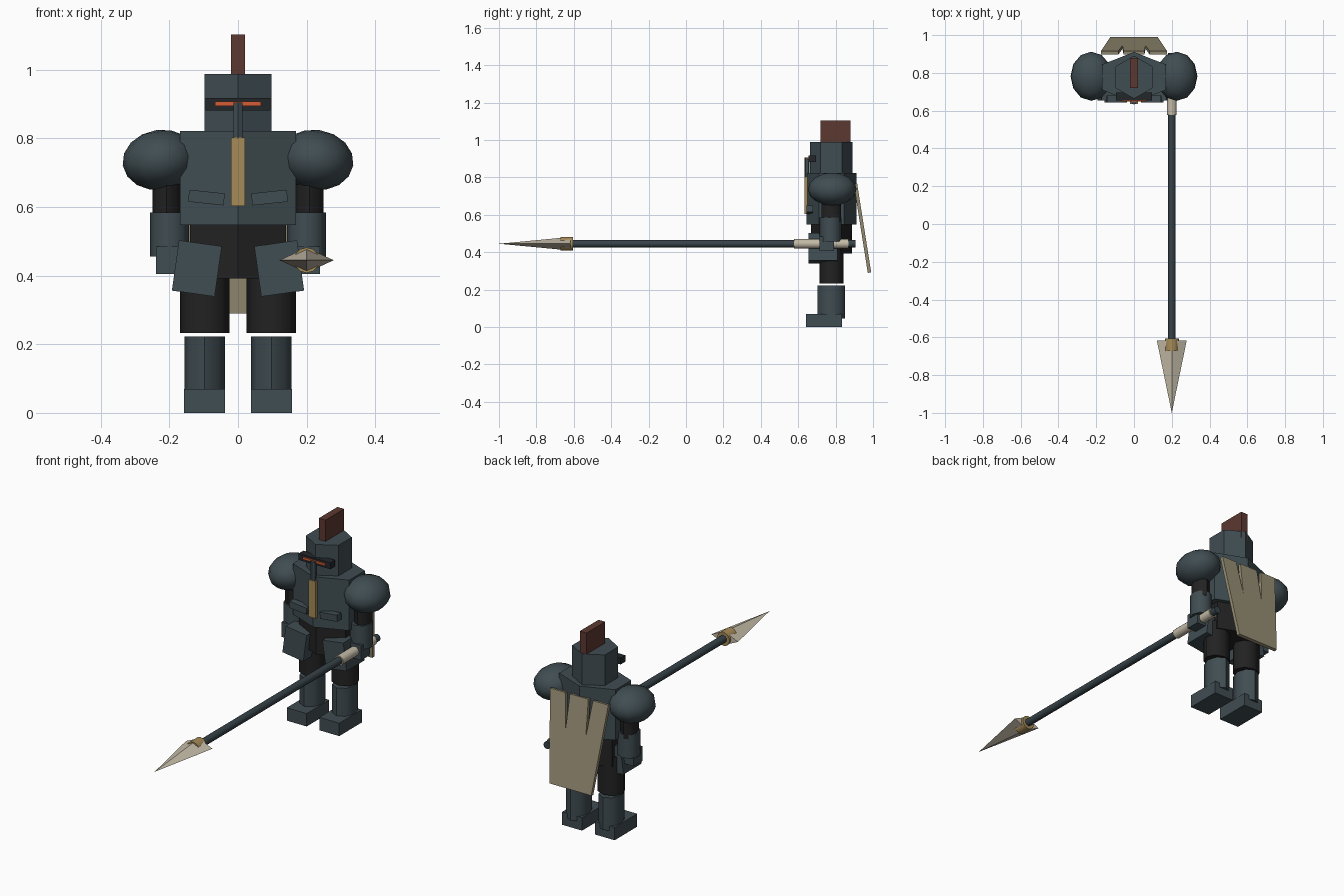
import bpy, bmesh, math
from mathutils import Matrix, Vector

if "Cube" in bpy.data.objects:
    bpy.data.objects.remove(bpy.data.objects["Cube"])

CY = 0.777  # depth of the body's centre line


def material(name, r, g, b):
    lin = [((c / 255 + 0.055) / 1.055) ** 2.4 for c in (r, g, b)]
    m = bpy.data.materials.new(name)
    m.diffuse_color = (*lin, 1)
    m.use_nodes = True
    m.node_tree.nodes["Principled BSDF"].inputs["Base Color"].default_value = m.diffuse_color
    return m


SLATE = material("slate armour", 64, 77, 82)
BLACK = material("black cloth", 35, 34, 34)
VISOR = material("dark visor", 35, 39, 43)
GOLD = material("gold", 166, 139, 88)
ORANGE = material("glowing orange", 214, 92, 54)
RED = material("dark red plume", 92, 56, 48)
CAPE = material("tan cape", 152, 143, 117)
BONE = material("pale metal", 196, 187, 167)
SHAFT = material("shaft steel", 54, 66, 72)


def finish(name, bm, mat, smooth=None):
    bmesh.ops.recalc_face_normals(bm, faces=bm.faces)
    me = bpy.data.meshes.new(name)
    bm.to_mesh(me)
    bm.free()
    me.materials.append(mat)
    ob = bpy.data.objects.new(name, me)
    bpy.context.collection.objects.link(ob)
    if smooth:
        bpy.ops.object.select_all(action='DESELECT')
        ob.select_set(True)
        bpy.context.view_layer.objects.active = ob
        bpy.ops.object.shade_smooth_by_angle(angle=math.radians(smooth))
    return ob


def box(name, mat, x, y, z, roll=0):
    """Box from (min, max) ranges, rolled about the depth axis."""
    rng = (x, y, z)
    mid = Vector([(a + b) / 2 for a, b in rng])
    size = [b - a for a, b in rng]
    bm = bmesh.new()
    bmesh.ops.create_cube(bm, size=1, matrix=Matrix.Translation(mid)
                          @ Matrix.Rotation(math.radians(roll), 4, 'Y') @ Matrix.Diagonal((*size, 1)))
    return finish(name, bm, mat)


def prism(name, mat, x, y, z0, z1, rx, ry, sides=8, smooth=None):
    """Upright prism; a corner points to the front, rx and ry are half extents."""
    bm = bmesh.new()
    fx = rx / math.cos(math.pi / 6) if sides == 6 else rx
    bmesh.ops.create_cone(bm, cap_ends=True, segments=sides, radius1=1, radius2=1, depth=1,
                          matrix=Matrix.Translation((x, y, (z0 + z1) / 2))
                          @ Matrix.Diagonal((fx, ry, z1 - z0, 1))
                          @ Matrix.Rotation(math.pi / 2, 4, 'Z'))
    # keep a corner on the depth axis
    if sides == 6 and max(v.co.x - x for v in bm.verts) > rx * 1.05:
        bmesh.ops.transform(bm, verts=bm.verts, matrix=Matrix.Translation((x, y, 0))
                            @ Matrix.Diagonal((fx, ry, 1, 1)) @ Matrix.Rotation(math.pi / 6, 4, 'Z')
                            @ Matrix.Diagonal((1 / fx, 1 / ry, 1, 1)) @ Matrix.Translation((-x, -y, 0)))
    return finish(name, bm, mat, smooth)


SX, SZ = 0.2, 0.445  # spear axis


def rod(name, mat, y0, y1, r0, r1, sides=12, flat=1.0, smooth=40):
    """Round or flattened piece along the spear axis."""
    bm = bmesh.new()
    bmesh.ops.create_cone(bm, cap_ends=True, segments=sides, radius1=r0, radius2=r1, depth=y1 - y0,
                          matrix=Matrix.Translation((SX, (y0 + y1) / 2, SZ))
                          @ Matrix.Diagonal((1, 1, flat, 1)) @ Matrix.Rotation(-math.pi / 2, 4, 'X'))
    return finish(name, bm, mat, smooth)


# Head
prism("helmet", SLATE, 0, CY, 0.80, 0.988, 0.098, 0.114, 6)
box("plume", RED, (-0.02, 0.02), (0.72, 0.88), (0.95, 1.103))
box("visor", VISOR, (-0.095, 0.095), (0.655, 0.695), (0.882, 0.917))
box("eye_slit", ORANGE, (-0.067, 0.067), (0.648, 0.656), (0.895, 0.907))
prism("nose_guard", SLATE, 0, 0.647, 0.80, 0.905, 0.013, 0.014, 6)

# Torso and hips
prism("torso", SLATE, 0, CY, 0.548, 0.822, 0.169, 0.134, 6)
box("chest_stripe", GOLD, (-0.02, 0.02), (0.634, 0.66), (0.603, 0.803))
prism("hips", BLACK, 0, CY, 0.392, 0.56, 0.14, 0.11, 6)

# Paired parts
for s, side in ((-1, "left"), (1, "right")):
    def span(a, b):
        return tuple(sorted((s * a, s * b)))

    box("belly_plate_" + side, SLATE, span(0.04, 0.144), (0.643, 0.68), (0.61, 0.645), -6 * s)
    box("hip_guard_" + side, SLATE, span(0.057, 0.183), (0.655, 0.81), (0.347, 0.495), -8 * s)

    # Shoulder dome, tipped slightly outward
    bm = bmesh.new()
    bmesh.ops.create_uvsphere(bm, u_segments=12, v_segments=8, radius=1,
                              matrix=Matrix.Translation((s * 0.226, 0.782, 0.737))
                              @ Matrix.Rotation(math.radians(8 * s), 4, 'Y')
                              @ Matrix.Diagonal((0.111, 0.13, 0.088, 1)))
    finish("shoulder_" + side, bm, SLATE, 45)

    # Arm
    prism("upper_arm_" + side, BLACK, s * 0.208, CY, 0.56, 0.72, 0.041, 0.053, 8, 50)
    prism("forearm_" + side, SLATE, s * 0.2, 0.773, 0.456, 0.584, 0.057, 0.058, 8, 50)
    box("hand_" + side, SLATE, span(0.161, 0.239), (0.713, 0.79), (0.405, 0.485))

    # Leg
    prism("thigh_" + side, BLACK, s * 0.0975, 0.778, 0.233, 0.44, 0.072, 0.064, 8, 50)
    prism("shin_" + side, SLATE, s * 0.0975, 0.777, 0.045, 0.222, 0.059, 0.073, 8, 50)
    box("boot_" + side, SLATE, span(0.038, 0.157), (0.642, 0.835), (0, 0.07))

# Cape: tapered sloping panel with two narrow slits in its top edge
half = [(0.125, 0.0), (0.175, 1.0), (0.083, 1.0), (0.061, 0.6), (0.055, 1.0)]
outline = half + [(-x, t) for x, t in reversed(half)]
bm = bmesh.new()
back = [bm.verts.new((x, 0.99 - 0.075 * t, 0.292 + 0.475 * t)) for x, t in outline]
face = bm.faces.new(back)
ext = bmesh.ops.extrude_face_region(bm, geom=[face])
bmesh.ops.translate(bm, vec=(0, -0.018, -0.003),
                    verts=[v for v in ext["geom"] if isinstance(v, bmesh.types.BMVert)])
bmesh.ops.triangulate(bm, faces=[f for f in bm.faces if len(f.verts) > 4])
finish("cape", bm, CAPE)

# Spear
rod("spear_shaft", SHAFT, -0.63, 0.905, 0.02, 0.02)
rod("spear_grip", BONE, 0.578, 0.868, 0.026, 0.026)
rod("spear_collar", GOLD, -0.672, -0.605, 0.037, 0.037)
rod("spear_head", BONE, -1.0, -0.617, 0.0, 0.079, 4, 0.46, 20)
